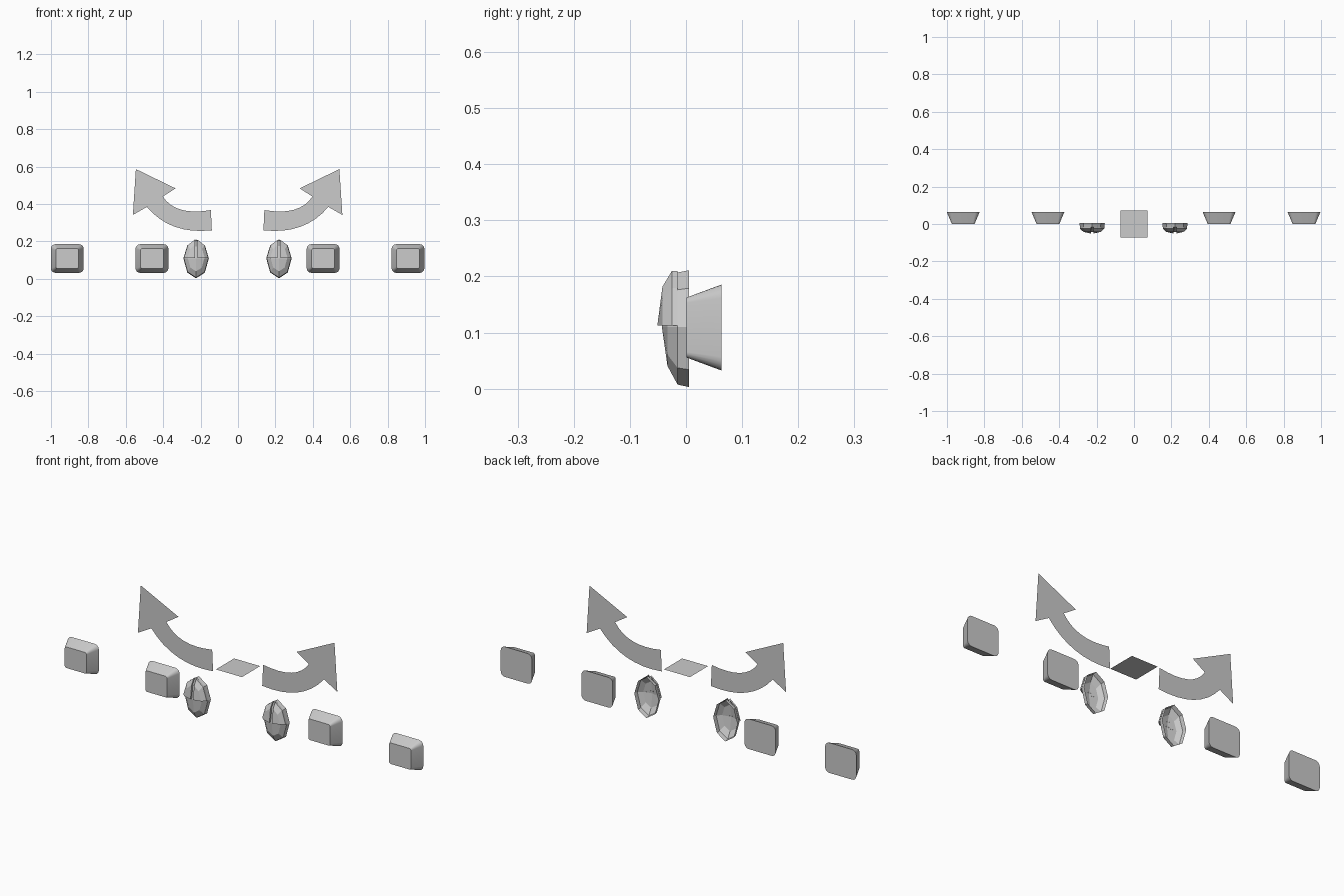
import bpy, bmesh, math

if "Cube" in bpy.data.objects:
    bpy.data.objects.remove(bpy.data.objects["Cube"])

CZ = 0.11  # shared centre height of keys and mice


def make(name, verts, faces, recalc=True):
    me = bpy.data.meshes.new(name)
    me.from_pydata(verts, [], faces)
    if recalc:
        bm = bmesh.new()
        bm.from_mesh(me)
        bmesh.ops.recalc_face_normals(bm, faces=bm.faces)
        bm.to_mesh(me)
        bm.free()
    ob = bpy.data.objects.new(name, me)
    bpy.context.collection.objects.link(ob)
    return ob


def rounded_rect(cx, y, w, h, r, n=5):
    pts = []
    for k, (sx, sz) in enumerate([(1, 1), (-1, 1), (-1, -1), (1, -1)]):
        for i in range(n + 1):
            a = math.radians(90 * (k + i / n))
            pts.append((cx + sx * (w / 2 - r) + r * math.cos(a), y,
                        CZ - 0.001 + sz * (h / 2 - r) + r * math.sin(a)))
    return pts


# Tapered keycaps with rounded corners
def key(name, cx):
    front = rounded_rect(cx, 0.001, 0.122, 0.107, 0.010)
    back = rounded_rect(cx, 0.063, 0.175, 0.153, 0.024)
    n = len(front)
    faces = [tuple(range(n)), tuple(range(n, 2 * n))]
    faces += [(i, (i + 1) % n, (i + 1) % n + n, i + n) for i in range(n)]
    ob = make(name, front + back, faces)
    bpy.ops.object.select_all(action='DESELECT')
    ob.select_set(True)
    bpy.context.view_layer.objects.active = ob
    bpy.ops.object.shade_smooth_by_angle(angle=math.radians(30))


for nm, x in [("key_far_left", -0.913), ("key_left", -0.46),
              ("key_right", 0.455), ("key_far_right", 0.909)]:
    key(nm, x)

# Eight-sided outline of the mouse, counter-clockwise from the right
OUTLINE = [(0.068, 0), (0.047, 0.069), (0, 0.101), (-0.047, 0.069),
           (-0.068, 0), (-0.047, -0.076), (0, -0.107), (0.047, -0.076)]


def ring(cx, y, s):
    return [(cx + x * s, y, CZ + z * s) for x, z in OUTLINE]


# Open-backed low-poly mouse shell with a raised button on each side
def mouse(name, cx):
    verts = ring(cx, 0.005, 1) + ring(cx, -0.015, 0.96) + ring(cx, -0.033, 0.65)
    verts.append((cx, -0.043, CZ))
    faces = []
    for k in (0, 8):
        faces += [(k + i, k + (i + 1) % 8, k + 8 + (i + 1) % 8, k + 8 + i) for i in range(8)]
    faces += [(24, 16 + i, 17 + i, 16 + (i + 2) % 8) for i in (0, 2, 4, 6)]
    make(name + "_body", verts, faces)

    for side, s in (("left", -1), ("right", 1)):
        g = 0.007  # half width of the groove
        o, m = OUTLINE[:3], []
        for y, k in ((-0.025, 0.96), (-0.042, 0.68)):
            m += [(cx + s * max(x * k, g), y, CZ + 0.003 + z * k) for x, z in o]
        m.append((cx + s * g, -0.051, CZ + 0.003))
        n = len(m)
        # Inner copy of the panel sits on the shell
        m += [(x, y + 0.010, z) for x, y, z in m]
        top = [(0, 1, 4, 3), (1, 2, 5, 4), (6, 3, 4, 5)]
        edge = [0, 1, 2, 5, 6, 3]
        walls = [(a, b, b + n, a + n) for a, b in zip(edge, edge[1:] + edge[:1])]
        make(name + "_button_" + side, m, top + walls)


mouse("left_mouse", -0.224)
mouse("right_mouse", 0.219)


# Flat curved arrows
def bez(p, q, r, t):
    return tuple((1 - t) ** 2 * a + 2 * t * (1 - t) * b + t * t * c
                 for a, b, c in zip(p, q, r))


def arrow(name, s):
    n, pts = 8, []
    for i in range(n + 1):
        t = i / n
        pts.append(bez((0.138, 0.26), (0.36, 0.235), (0.485, 0.385), t))
        pts.append(bez((0.143, 0.368), (0.33, 0.335), (0.4, 0.44), t))
    e = 2 * n
    pts += [(0.56, 0.342), (0.544, 0.587), (0.332, 0.484)]
    faces = [(2 * i, 2 * i + 2, 2 * i + 3, 2 * i + 1) for i in range(n)]
    faces += [(e, e + 2, e + 3), (e, e + 3, e + 1), (e + 1, e + 3, e + 4)]
    if s < 0:
        faces = [f[::-1] for f in faces]
    make(name, [(s * x - 0.002, 0, z) for x, z in pts], faces, False)


arrow("arrow_right", 1)
arrow("arrow_left", -1)

# Small horizontal square between the arrows
h, z = 0.073, 0.315
make("centre_plate", [(-h, -h, z), (h, -h, z), (h, h, z), (-h, h, z)], [(0, 1, 2, 3)], False)
